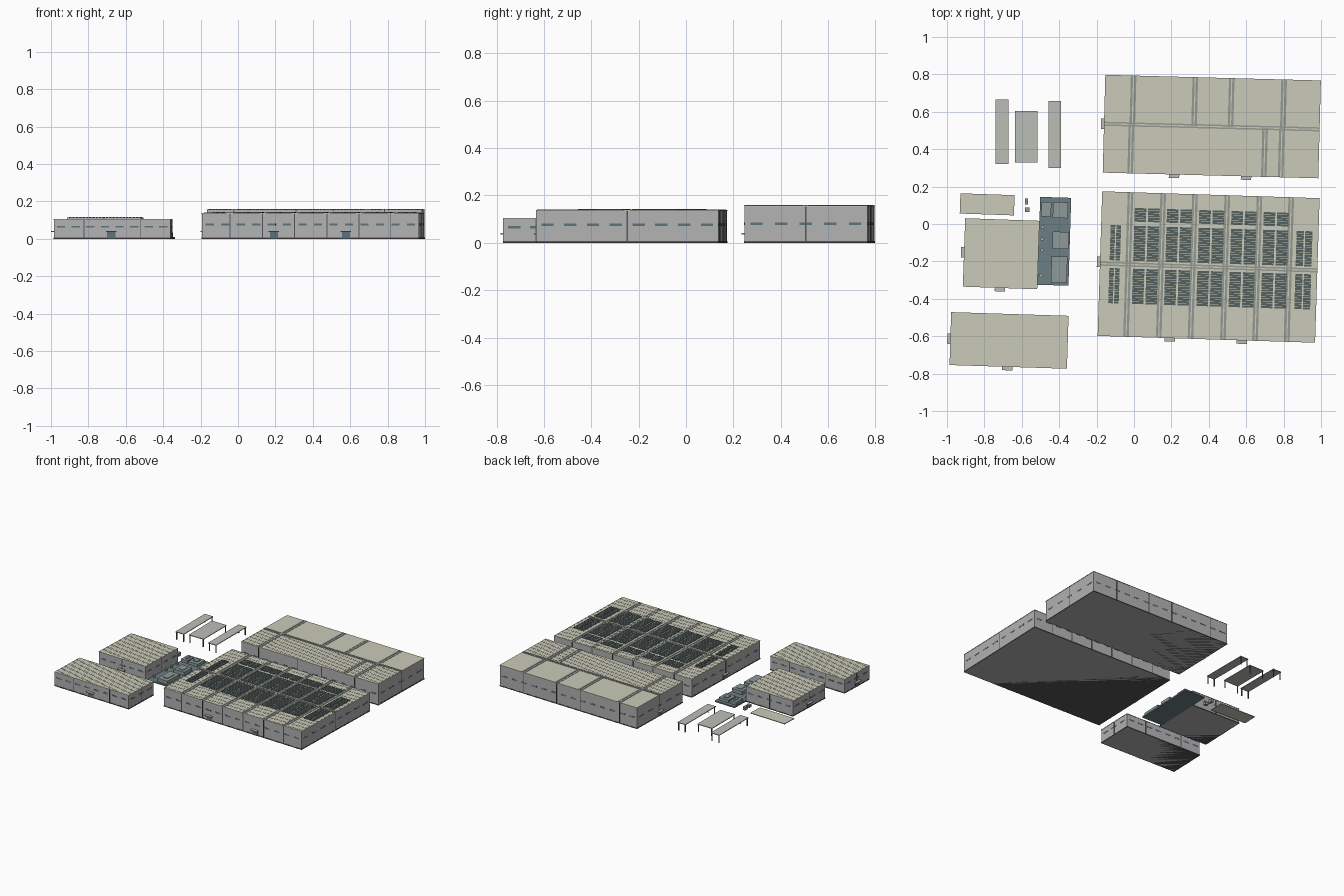
import bpy, bmesh, math
from mathutils import Matrix, Vector

if "Cube" in bpy.data.objects:
    bpy.data.objects.remove(bpy.data.objects["Cube"])


def mat(name, r, g, b):
    m = bpy.data.materials.new(name)
    m.diffuse_color = (r, g, b, 1)
    m.use_nodes = True
    m.node_tree.nodes["Principled BSDF"].inputs["Base Color"].default_value = m.diffuse_color
    return m


WALL = mat("wall_grey", .46, .45, .46)
ROOF = mat("roof_beige", .60, .60, .49)
SEAM = mat("roof_band", .30, .32, .29)
GLASS = mat("window_teal", .11, .17, .20)
PANEL = mat("solar_panel", .09, .12, .115)
DARK = mat("dark_trim", .09, .09, .09)
YARD = mat("yard_teal", .15, .21, .23)
UNIT = mat("plant_unit", .27, .32, .32)
SHADE = mat("canopy_light", .50, .52, .47)


def frame(cx, cy, deg=0):
    return Matrix.Translation((cx, cy, 0)) @ Matrix.Rotation(math.radians(deg), 4, 'Z')


def boxes(name, fr, items, m):
    """One object made of boxes given as (x0, x1, y0, y1, z0, z1)."""
    bm = bmesh.new()
    for x0, x1, y0, y1, z0, z1 in items:
        mx = Matrix.Translation(((x0 + x1) / 2, (y0 + y1) / 2, (z0 + z1) / 2)) \
            @ Matrix.Diagonal((x1 - x0, y1 - y0, z1 - z0, 1))
        bmesh.ops.create_cube(bm, size=1, matrix=mx)
    me = bpy.data.meshes.new(name)
    bm.to_mesh(me)
    bm.free()
    me.materials.append(m)
    ob = bpy.data.objects.new(name, me)
    ob.matrix_world = fr
    bpy.context.collection.objects.link(ob)
    return ob


def spread(length, pitch):
    n = max(1, round(length / pitch))
    return [-length / 2 + length * (i + .5) / n for i in range(n)]


def building(name, fr, w, d, h, zwin, front_doors, left_door, joints, ribs):
    a, b = w / 2, d / 2
    # wall block, dark plinth and roof sheet
    boxes(name + "_walls", fr, [(-a, a, -b, b, 0, h - .004)], WALL)
    e = .0015
    boxes(name + "_plinth", fr, [(-a - e, a + e, -b - e, b + e, 0, .007)], DARK)
    boxes(name + "_roof", fr, [(-a - e, a + e, -b - e, b + e, h - .004, h)], ROOF)
    # standing seams on the roof
    boxes(name + "_roof_seams", fr,
          [(x - .001, x + .001, ribs[0], ribs[1], h, h + .0008) for x in spread(w, .018)], ROOF)
    # window strips on all four walls
    win = []
    for x in spread(w, .083):
        for s in (-1, 1):
            win.append((x - .022, x + .022, s * b - .001, s * b + .001, zwin - .005, zwin + .005))
    for y in spread(d, .095):
        for s in (-1, 1):
            win.append((s * a - .001, s * a + .001, y - .026, y + .026, zwin - .005, zwin + .005))
    boxes(name + "_windows", fr, win, GLASS)
    # vertical wall joints
    jo = [(x - .0025, x + .0025, s * b - .002, s * b + .002, 0, h - .004)
          for x in joints for s in (-1, 1)]
    jo += [(s * a - .002, s * a + .002, -.0025, .0025, 0, h - .004) for s in (-1, 1)]
    boxes(name + "_wall_joints", fr, jo, DARK)
    # entrances: teal door with a flat porch roof
    doors, porch = [], []
    for x in front_doors:
        doors.append((x - .022, x + .022, -b - .003, -b, 0, .036))
        porch.append((x - .028, x + .028, -b - .02, -b, .036, .041))
    for y in left_door:
        doors.append((-a - .003, -a, y - .022, y + .022, 0, .036))
        porch.append((-a - .018, -a, y - .028, y + .028, .036, .041))
    boxes(name + "_doors", fr, doors, GLASS)
    boxes(name + "_porches", fr, porch, SHADE)


def bands(name, fr, h, vertical, w):
    """Double roof strips along y, plus one double strip along x."""
    it = []
    for x, y0, y1 in vertical:
        for s in (-.009, .009):
            it.append((x + s - .006, x + s + .006, y0, y1, h, h + .002))
    for s in (-.007, .007):
        it.append((-w / 2, w / 2, s - .004, s + .004, h, h + .0025))
    boxes(name, fr, it, SEAM)


# back hall
fa = frame(.416, .521, -1.5)
building("back_hall", fa, 1.15, .52, .158, .08, (-.195, .19), (.0,),
         (-.43, -.1, .1, .375), (-.26, 0))
up = [(x, 0, .26) for x in (-.425, -.095, .1, .38)]
low = [(x, -.26, 0) for x in (-.43, .285, .375)]
bands("back_hall_roof_bands", fa, .158, up + low, 1.15)

# main hall
fb = frame(.399, -.23, -1.8)
cols_b = (-.43, -.255, -.085, .088, .26, .43)
building("main_hall", fb, 1.16, .77, .138, .077, (-.195, .19), (.01,),
         cols_b, (-.385, .385))
bands("main_hall_roof_bands", fb, .138, [(x, -.385, .385) for x in cols_b], 1.16)

# solar panel fields on the main hall
rows = [(.23, .305), (.02, .21), (-.21, -.02)]
strips = []
for i in range(5):
    for s in (-.036, .036):
        strips += [(.0075 + (i - 2) * .1725 + s, .062, r) for r in rows]
for x, wd in ((-.518, .025), (-.487, .025), (.484, .039), (.53, .039)):
    strips += [(x, wd, r) for r in rows[1:]]
cells = []
for x, wd, (y0, y1) in strips:
    n = round((y1 - y0) / .0125)
    p = (y1 - y0) / n
    cells += [(x - wd / 2, x + wd / 2, y0 + p * k, y0 + p * k + p * .85, .1395, .1425)
              for k in range(n)]
boxes("solar_panels", fb, cells, PANEL)

# two smaller halls on the left
building("middle_left_hall", frame(-.71, -.159, -2), .395, .363, .115, .068,
         (0,), (.0,), (0,), (-.18, .18))
building("front_left_hall", frame(-.668, -.6225, -1.8), .625, .28, .105, .065,
         (-.005,), (.0,), (-.15, .15), (-.14, .14))

# service yard with plant units
fy = frame(-.426, -.0925, -1.8)
boxes("service_yard", fy, [(-.083, .083, -.235, .235, 0, .01)], YARD)
boxes("plant_units", fy, [(-.012, .073, -.222, -.08, .01, .035),
                          (-.01, .077, -.04, .052, .01, .035),
                          (-.013, .068, .125, .21, .01, .03),
                          (-.075, -.022, .13, .208, .01, .03)], UNIT)
boxes("unit_vents", fy, [(-.055, -.038, .15, .19, .03, .036), (.01, .045, .15, .19, .03, .036),
                         (.01, .05, -.19, -.11, .035, .039), (.015, .055, -.02, .03, .035, .039)], UNIT)
for i, y in enumerate((.075, .01, -.05, -.185)):
    bm = bmesh.new()
    bmesh.ops.create_cone(bm, cap_ends=True, segments=10, radius1=.009, radius2=.009, depth=.016)
    me = bpy.data.meshes.new("yard_tank")
    bm.to_mesh(me)
    bm.free()
    me.materials.append(SHADE)
    tank = bpy.data.objects.new(f"yard_tank_{i + 1}", me)
    tank.matrix_world = fy @ Matrix.Translation((-.065, y, .018))
    bpy.context.collection.objects.link(tank)

# ground pad and two small kiosks
boxes("ground_pad", frame(-.785, .105, -2), [(-.145, .145, -.054, .054, 0, .005)], ROOF)
boxes("kiosks", frame(-.573, .1), [(-.011, .007, .005, .037, 0, .025),
                                   (-.01, .014, -.037, -.013, 0, .02)], UNIT)

# three open parking canopies on posts
for i, (x0, x1, y0, y1) in enumerate(((-.74, -.67, .32, .665), (-.637, -.515, .33, .603),
                                      (-.456, -.39, .30, .657))):
    boxes(f"canopy_roof_{i + 1}", frame(0, 0), [(x0, x1, y0, y1, .056, .061)], SHADE)
    p = .003
    boxes(f"canopy_posts_{i + 1}", frame(0, 0),
          [(x - p, x + p, y - p, y + p, 0, .056)
           for x in (x0 + .006, x1 - .006) for y in (y0 + .006, y1 - .006)], DARK)
